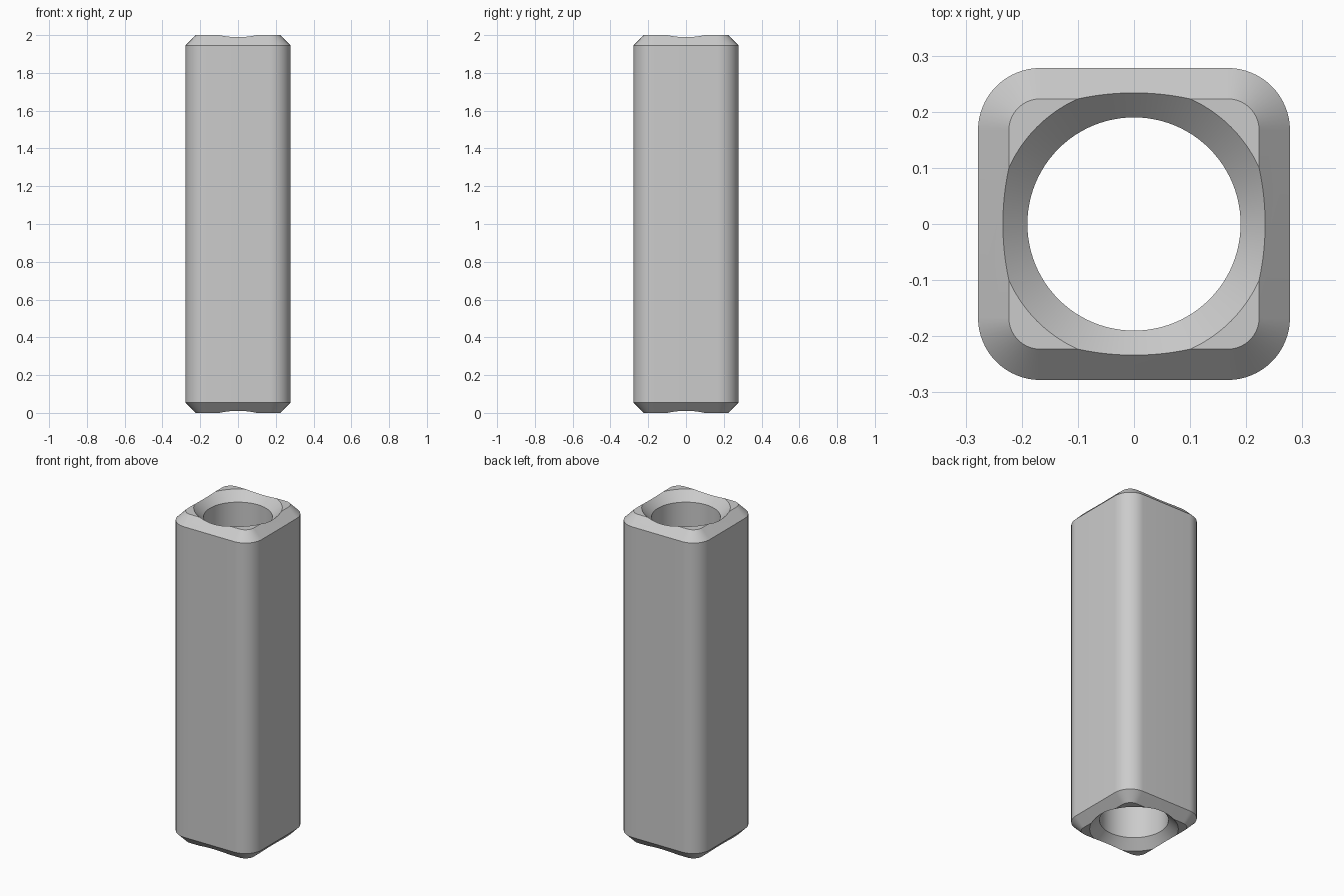
import bpy, bmesh, math

cube = bpy.data.objects.get("Cube")
if cube:
    bpy.data.objects.remove(cube, do_unlink=True)

HEIGHT, HALF, CORNER, CHAMFER = 2.0, 0.278, 0.111, 0.055
BORE, SINK = 0.19, 0.0545

grey = bpy.data.materials.new("light grey")
grey.use_nodes = True
colour = (0.6, 0.6, 0.6, 1)
grey.diffuse_color = colour
grey.node_tree.nodes["Principled BSDF"].inputs["Base Color"].default_value = colour


def rounded_square(inset, z, steps=16):
    c, r = HALF - CORNER, CORNER - inset
    points = []
    for q in range(4):
        mid = math.pi / 4 + q * math.pi / 2
        cx, cy = math.copysign(c, math.cos(mid)), math.copysign(c, math.sin(mid))
        for i in range(steps + 1):
            a = (q + i / steps) * math.pi / 2
            points.append((cx + r * math.cos(a), cy + r * math.sin(a), z))
    return points


def circle(r, z, n=96):
    return [(r * math.cos(2 * math.pi * i / n), r * math.sin(2 * math.pi * i / n), z)
            for i in range(n)]


def loft(name, rings):
    """Closed solid through equal-sized rings, from bottom to top."""
    bm = bmesh.new()
    loops = [[bm.verts.new(p) for p in ring] for ring in rings]
    n = len(loops[0])
    for low, high in zip(loops, loops[1:]):
        for i in range(n):
            j = (i + 1) % n
            bm.faces.new((low[i], low[j], high[j], high[i]))
    bm.faces.new(loops[0][::-1])
    bm.faces.new(loops[-1])
    mesh = bpy.data.meshes.new(name)
    bm.to_mesh(mesh)
    bm.free()
    mesh.materials.append(grey)
    obj = bpy.data.objects.new(name, mesh)
    bpy.context.collection.objects.link(obj)
    return obj


# Square sleeve with rounded corners and chamfered ends
sleeve = loft("square_sleeve", [
    rounded_square(CHAMFER, 0), rounded_square(0, CHAMFER),
    rounded_square(0, HEIGHT - CHAMFER), rounded_square(CHAMFER, HEIGHT)])

# Through bore with a 45 degree countersink at each end
over = 0.05
wide = BORE + SINK + over
cutter = loft("bore_cutter", [
    circle(wide, -over), circle(BORE, SINK),
    circle(BORE, HEIGHT - SINK), circle(wide, HEIGHT + over)])
cutter.hide_render = True

cut = sleeve.modifiers.new("bore", 'BOOLEAN')
cut.operation, cut.solver, cut.object = 'DIFFERENCE', 'EXACT', cutter
bpy.ops.object.select_all(action='DESELECT')
sleeve.select_set(True)
bpy.context.view_layer.objects.active = sleeve
bpy.ops.object.modifier_apply(modifier=cut.name)
bpy.data.objects.remove(cutter, do_unlink=True)

# Smooth rounds, crisp chamfer edges
bpy.ops.object.shade_smooth_by_angle(angle=math.radians(30))
